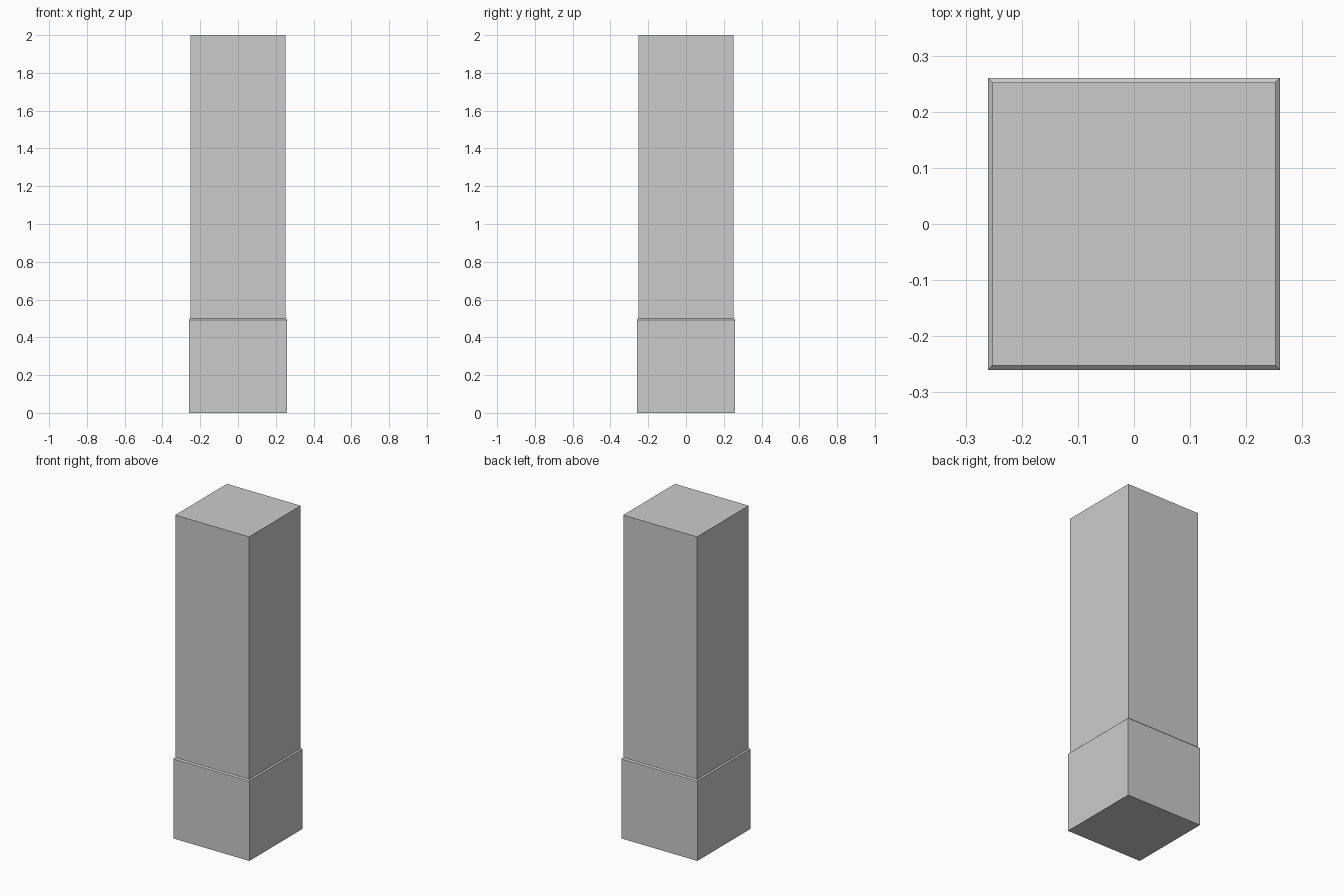
import bpy
import bmesh

if "Cube" in bpy.data.objects:
    bpy.data.objects.remove(bpy.data.objects["Cube"])

# Square cross-sections of the pillar: (half width, height)
PROFILE = [
    (0.26, 0.0),       # plinth bottom
    (0.26, 0.493),     # plinth top, start of the small chamfer
    (0.2525, 0.5),     # shaft bottom
    (0.2525, 2.0),     # shaft top
]


def square_loft(name, profile):
    """Closed four-sided solid through a stack of squares."""
    bm = bmesh.new()
    rings = [[bm.verts.new((sx * h, sy * h, z))
              for sx, sy in ((-1, -1), (1, -1), (1, 1), (-1, 1))]
             for h, z in profile]
    for low, high in zip(rings, rings[1:]):
        for i in range(4):
            j = (i + 1) % 4
            bm.faces.new((low[i], low[j], high[j], high[i]))
    bm.faces.new(rings[0][::-1])
    bm.faces.new(rings[-1])
    mesh = bpy.data.meshes.new(name)
    bm.to_mesh(mesh)
    bm.free()
    obj = bpy.data.objects.new(name, mesh)
    bpy.context.collection.objects.link(obj)
    return obj


# Pillar: plinth and shaft in one solid
square_loft("square_pillar", PROFILE)
